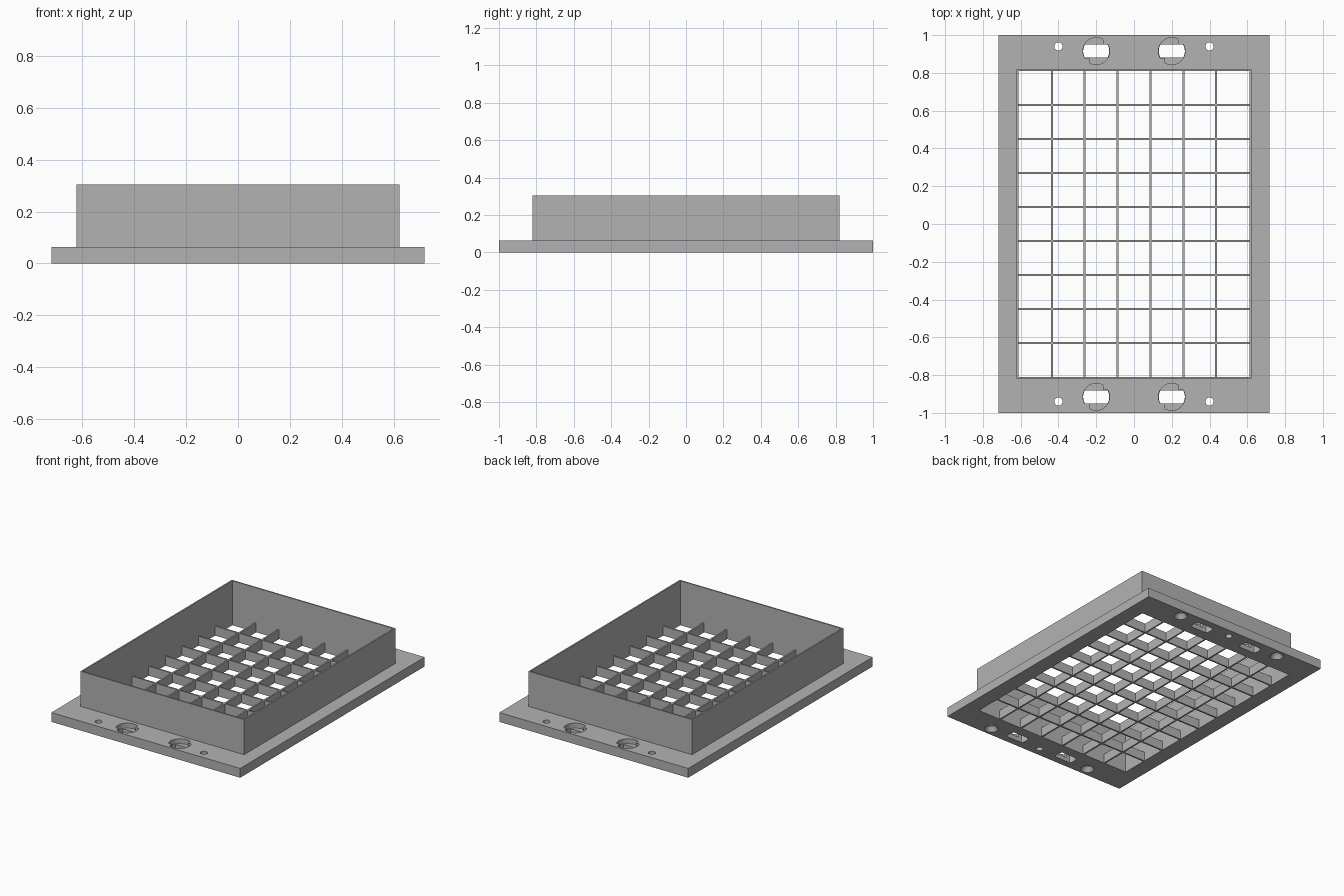
import bpy, bmesh
from math import sin, cos, radians

cube = bpy.data.objects.get("Cube")
if cube:
    bpy.data.objects.remove(cube)

grey = bpy.data.materials.new("plain grey")
grey.use_nodes = True
COLOR = (0.45, 0.45, 0.45, 1)
grey.diffuse_color = COLOR
grey.node_tree.nodes["Principled BSDF"].inputs["Base Color"].default_value = COLOR

PLATE_X, PLATE_Y, PLATE_Z = 0.717, 1.0, 0.064
WALL_X, WALL_Y, WALL_TOP = 0.621, 0.821, 0.305
IN_X, IN_Y = 0.611, 0.811
BAR = 0.011


def prism(bm, outline, z0, z1, at=(0, 0), top_scale=1):
    """Closed prism (or taper) over a counter-clockwise outline."""
    low = [bm.verts.new((at[0] + x, at[1] + y, z0)) for x, y in outline]
    high = [bm.verts.new((at[0] + x * top_scale, at[1] + y * top_scale, z1)) for x, y in outline]
    bm.faces.new(low[::-1])
    bm.faces.new(high)
    n = len(outline)
    for i in range(n):
        j = (i + 1) % n
        bm.faces.new((low[i], low[j], high[j], high[i]))


def rect(x, y):
    return [(-x, -y), (x, -y), (x, y), (-x, y)]


def arc(r, start, end, steps=12):
    angles = [radians(start + (end - start) * i / steps) for i in range(steps + 1)]
    return [(r * cos(a), r * sin(a)) for a in angles]


def finish(bm, name):
    mesh = bpy.data.meshes.new(name)
    bm.to_mesh(mesh)
    bm.free()
    mesh.materials.append(grey)
    obj = bpy.data.objects.new(name, mesh)
    bpy.context.collection.objects.link(obj)
    return obj


def cut(target, fill, name):
    """Subtract the prisms drawn by fill(bm) from the target and apply it."""
    bm = bmesh.new()
    fill(bm)
    cutter = finish(bm, name)
    cutter.hide_render = True
    mod = target.modifiers.new(name, "BOOLEAN")
    mod.operation = "DIFFERENCE"
    mod.solver = "EXACT"
    mod.object = cutter
    bpy.context.view_layer.objects.active = target
    bpy.ops.object.modifier_apply(modifier=name)
    bpy.data.objects.remove(cutter)


# Hole outlines: through slot, quarter-turn recess, round hole
slot = arc(0.069, -30, 30) + arc(0.069, 150, 210)
w = 0.036
recess = (arc(0.071, 59.5, 210.5, 24) + [(-w, -w)]
          + arc(0.071, 239.5, 390.5, 24) + [(w, w)])
screw = arc(0.022, 0, 345, 23)
sink = arc(0.044, 0, 345, 23)

slot_places = [(x, y) for x in (-0.2, 0.2) for y in (-0.915, 0.915)]
screw_places = [(x, y) for x in (-0.4, 0.4) for y in (-0.94, 0.94)]


def through_holes(bm):
    prism(bm, rect(IN_X, IN_Y), -0.1, 0.2)
    for place in slot_places:
        prism(bm, slot, -0.1, 0.2, place)
    for place in screw_places:
        prism(bm, screw, -0.1, 0.2, place)


def shallow_holes(bm):
    for place in slot_places:
        prism(bm, recess, 0.03, 0.2, place)
    for place in screw_places:
        prism(bm, sink, -0.001, 0.03, place, 0.5)
    for y in (-0.94, 0.94):
        prism(bm, screw, -0.1, 0.04, (0, y))


# Base plate with opening, slots and screw holes
bm = bmesh.new()
prism(bm, rect(PLATE_X, PLATE_Y), 0, PLATE_Z)
plate = finish(bm, "base_plate")
cut(plate, through_holes, "through_cutter")
cut(plate, shallow_holes, "shallow_cutter")

# Thin upright wall around the opening
bm = bmesh.new()
prism(bm, rect(WALL_X, WALL_Y), PLATE_Z, WALL_TOP)
wall = finish(bm, "rim_wall")
cut(wall, lambda b: prism(b, rect(IN_X, IN_Y), -0.1, 0.5), "wall_cutter")

# Grid of bars across the opening: seven columns, nine rows
bm = bmesh.new()
for i in range(6):
    prism(bm, rect(BAR / 2, IN_Y), 0, PLATE_Z, ((i - 2.5) * 0.174, 0))
for i in range(8):
    prism(bm, rect(IN_X, BAR / 2), 0, PLATE_Z, (0, (i - 3.5) * 0.18))
finish(bm, "grid_bars")
